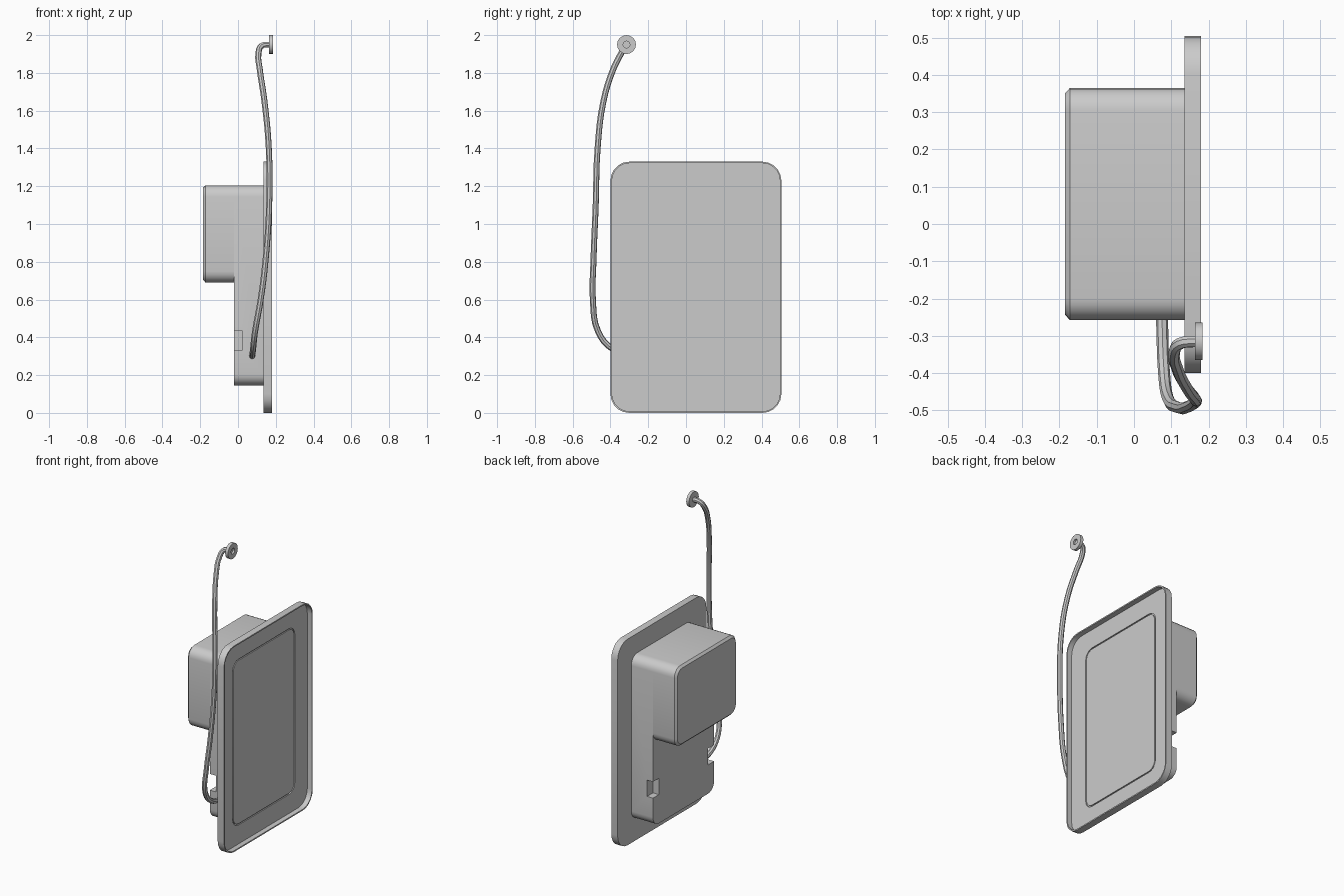
import bpy, bmesh, math
from mathutils import Vector

cube = bpy.data.objects.get("Cube")
if cube:
    bpy.data.objects.remove(cube, do_unlink=True)

grey = bpy.data.materials.new("plain_grey")
grey.use_nodes = True
grey.diffuse_color = (0.6, 0.6, 0.6, 1)
grey.node_tree.nodes["Principled BSDF"].inputs["Base Color"].default_value = (0.6, 0.6, 0.6, 1)


def finish(obj):
    obj.data.materials.append(grey)
    bpy.ops.object.select_all(action="DESELECT")
    obj.select_set(True)
    bpy.context.view_layer.objects.active = obj
    bpy.ops.object.shade_smooth_by_angle(angle=math.radians(32))


def outline(rect, inset, steps):
    """Rounded rectangle in the YZ plane: rect = (y0, y1, z0, z1, radius)."""
    y0, y1, z0, z1, r = rect
    rad = max(r - inset, 0.001)
    pts = []
    corners = [(y1 - r, z1 - r), (y0 + r, z1 - r), (y0 + r, z0 + r), (y1 - r, z0 + r)]
    for q, (cy, cz) in enumerate(corners):
        for i in range(steps + 1):
            a = math.pi / 2 * (q + i / steps)
            pts.append((cy + rad * math.cos(a), cz + rad * math.sin(a)))
    return pts


def loft(name, rings, steps=5):
    """Join rounded outlines, each given as (x, rect, inset), and cap the ends."""
    bm = bmesh.new()
    loops = [[bm.verts.new((x, y, z)) for y, z in outline(rect, inset, steps)]
             for x, rect, inset in rings]
    n = len(loops[0])
    for a, b in zip(loops, loops[1:]):
        for i in range(n):
            j = (i + 1) % n
            bm.faces.new((a[i], a[j], b[j], b[i]))
    bm.faces.new(loops[0])
    bm.faces.new(loops[-1])
    bmesh.ops.remove_doubles(bm, verts=bm.verts, dist=1e-5)
    bmesh.ops.recalc_face_normals(bm, faces=bm.faces)
    mesh = bpy.data.meshes.new(name)
    bm.to_mesh(mesh)
    bm.free()
    obj = bpy.data.objects.new(name, mesh)
    bpy.context.collection.objects.link(obj)
    finish(obj)
    return obj


# Wall plate: thin raised rim, recessed face and a grooved inner panel
plate = (-0.40, 0.505, 0.0, 1.33, 0.10)
panel = (-0.265, 0.37, 0.13, 1.20, 0.06)
loft("face_plate", [(0.135, plate, 0), (0.18, plate, 0), (0.18, plate, 0.008),
                    (0.147, plate, 0.008), (0.147, panel, 0), (0.14, panel, 0),
                    (0.14, panel, 0.008), (0.147, panel, 0.008)])

# Rear housing: shallow body plus the deep upper box
body_rect = (-0.258, 0.365, 0.145, 1.205, 0.06)
body = loft("shallow_housing", [(0.137, body_rect, 0), (-0.02, body_rect, 0)])
box_rect = (-0.258, 0.365, 0.69, 1.205, 0.06)
loft("deep_housing", [(-0.02, box_rect, 0), (-0.172, box_rect, 0), (-0.185, box_rect, 0.014)])

# Notches cut into both side edges of the shallow housing
for y in (-0.258, 0.365):
    bpy.ops.mesh.primitive_cube_add(size=1, location=(-0.02, y, 0.383))
    cutter = bpy.context.object
    cutter.name = "notch_cutter"
    cutter.scale = (0.085, 0.12, 0.105)
    cutter.hide_render = True
    mod = body.modifiers.new("notch", "BOOLEAN")
    mod.operation = "DIFFERENCE"
    mod.object = cutter
    bpy.context.view_layer.objects.active = body
    bpy.ops.object.modifier_apply(modifier=mod.name)
    bpy.data.objects.remove(cutter, do_unlink=True)

# Hanging cable
path = [(0.075, -0.25, 0.30), (0.08, -0.39, 0.34), (0.09, -0.465, 0.43),
        (0.12, -0.493, 0.60), (0.145, -0.49, 0.80), (0.165, -0.478, 1.10),
        (0.163, -0.468, 1.40), (0.14, -0.437, 1.65), (0.115, -0.385, 1.82),
        (0.108, -0.345, 1.90), (0.125, -0.32, 1.943), (0.168, -0.315, 1.95)]
curve = bpy.data.curves.new("cable", "CURVE")
curve.dimensions = "3D"
curve.bevel_depth = 0.016
curve.bevel_resolution = 2
curve.resolution_u = 4
curve.use_fill_caps = True
spline = curve.splines.new("BEZIER")
spline.bezier_points.add(len(path) - 1)
for point, co in zip(spline.bezier_points, path):
    point.co = Vector(co)
    point.handle_left_type = point.handle_right_type = "AUTO"
cable = bpy.data.objects.new("cable", curve)
bpy.context.collection.objects.link(cable)
bpy.ops.object.select_all(action="DESELECT")
cable.select_set(True)
bpy.context.view_layer.objects.active = cable
bpy.ops.object.convert(target="MESH")
finish(bpy.context.object)


# Round end disc with a small socket in its outer face
def circle(r):
    return (-0.315 - r, -0.315 + r, 1.95 - r, 1.95 + r, r)


loft("cable_end_disc", [(0.164, circle(0.05), 0), (0.184, circle(0.05), 0),
                        (0.184, circle(0.018), 0), (0.172, circle(0.018), 0)], steps=4)
